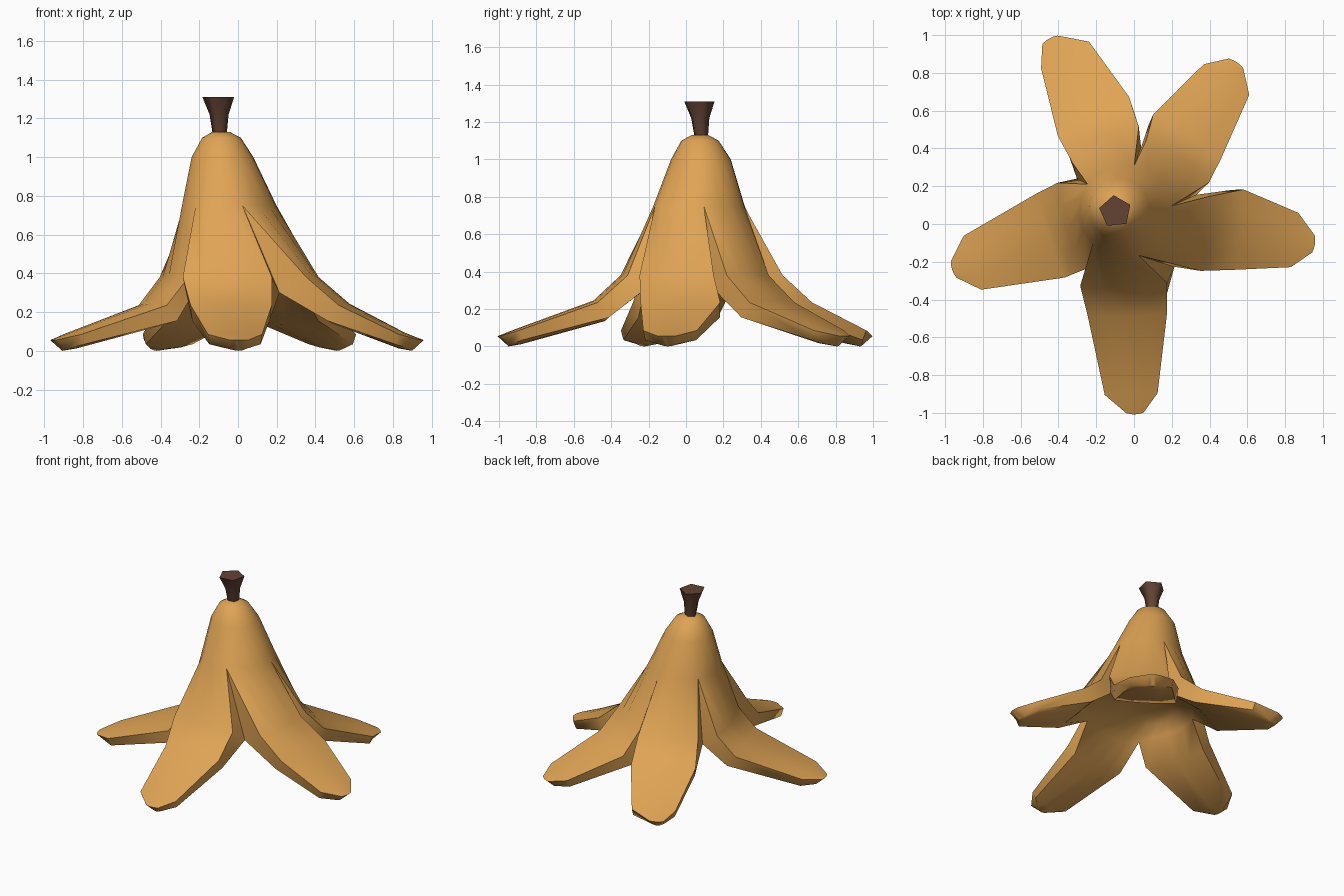
import bpy, bmesh, math
from mathutils import Vector

if "Cube" in bpy.data.objects:
    bpy.data.objects.remove(bpy.data.objects["Cube"])


def material(name, rgb):
    m = bpy.data.materials.new(name)
    m.diffuse_color = (*rgb, 1)
    m.use_nodes = True
    m.node_tree.nodes["Principled BSDF"].inputs["Base Color"].default_value = m.diffuse_color
    return m


def finish(bm, name, mat, angle):
    bmesh.ops.remove_doubles(bm, verts=bm.verts, dist=0.0005)
    bmesh.ops.recalc_face_normals(bm, faces=bm.faces)
    me = bpy.data.meshes.new(name)
    bm.to_mesh(me)
    bm.free()
    ob = bpy.data.objects.new(name, me)
    bpy.context.collection.objects.link(ob)
    me.materials.append(mat)
    bpy.ops.object.select_all(action='DESELECT')
    ob.select_set(True)
    bpy.context.view_layer.objects.active = ob
    bpy.ops.object.shade_smooth_by_angle(angle=math.radians(angle))
    return ob


peel_yellow = material("peel_yellow", (0.74, 0.37, 0.09))
stem_brown = material("stem_brown", (0.125, 0.054, 0.033))

# Flaps in counter-clockwise order: heading, start and end angle on the crown,
# then midline points at knee, bend, near the tip and at the tip
FLAPS = [
    (-8, -74, 6, [(.38, -.05), (.55, -.03), (.85, -.085), (.95, -.105)]),
    (56, 6, 79, [(.23, .33), (.28, .46), (.49, .765), (.54, .85)]),
    (119, 79, 145, [(-.15, .42), (-.215, .57), (-.365, .895), (-.445, .975)]),
    (198, 145, 225, [(-.33, -.01), (-.44, -.06), (-.855, -.205), (-.955, -.24)]),
    (272, 225, 286, [(-.055, -.32), (-.035, -.48), (-.015, -.9), (.005, -1.0)]),
]
HALF = [[.2, .215, .145, .046]] * 3 + [[.24, .235, .15, .046], [.23, .21, .14, .046]]
HEIGHT = [.38, .235, .085, .055]
# Crown rings: centre x, y, radius, z
RINGS = [(-.088, .075, .045, 1.13), (-.085, .075, .10, 1.10),
         (-.08, .08, .16, 1.0), (-.045, .07, .245, .75)]
# Low ceiling under the peel
INNER_RINGS = [(-.05, .06, .05, .40), (-.05, .06, .10, .395),
               (-.05, .06, .15, .385), (-.05, .06, .21, .365)]
COLS = [-1, -.5, 0, .5, 1]
AXIS = Vector((-.05, .05, 0))


def ring_row(ring, a0, a1):
    x, y, r, z = ring
    row = []
    for u in COLS:
        a = math.radians(a0 + (a1 - a0) * (u + 1) / 2)
        row.append(Vector((x + r * math.cos(a), y + r * math.sin(a), z)))
    return row


def flap_row(i, k, inner=False):
    head, _, _, pts = FLAPS[i]
    a = math.radians(head)
    d = Vector((math.cos(a), math.sin(a), 0))
    s = Vector((-d.y, d.x, 0))
    back = [.06, .06, .02, .06][k] if inner else 0
    z = [.30, .135, .012, 0][k] if inner else HEIGHT[k]
    w = HALF[i][k] * (.95 if inner else 1)
    row = []
    for u in COLS:
        c = 1 - u * u
        out = [.03, .015, 0, .008][k] * c
        # outer skin is crowned, underside edges curl up
        up = [0, .02, .022, .012][k] * u * u if inner else [0, .01, .012, 0][k] * c
        p = Vector((*pts[k], 0)) + d * (out - back) + s * (w * u)
        row.append(p + Vector((0, 0, z + up)))
    return row


# Underside stays joined between neighbours down to the knee
def inner_knee(i):
    row = flap_row(i, 0, True)
    before = flap_row((i - 1) % 5, 0, True)
    after = flap_row((i + 1) % 5, 0, True)

    def join(p, q):
        m = AXIS + ((p + q) / 2 - AXIS) * .95
        m.z = .30
        return m
    row[0], row[-1] = join(row[0], before[-1]), join(row[-1], after[0])
    return row


bm = bmesh.new()


def face(*verts):
    verts[0].id_data if hasattr(verts[0], "id_data") else None
    return bm.faces.new(verts)


# Peel: outer skin, underside and rims
for i, (head, a0, a1, _) in enumerate(FLAPS):
    outer = [ring_row(r, a0, a1) for r in RINGS] + [flap_row(i, k) for k in range(4)]
    inner = [ring_row(r, a0, a1) for r in INNER_RINGS] + [inner_knee(i)]
    inner += [flap_row(i, k, True) for k in range(1, 4)]
    o = [[bm.verts.new(p) for p in row] for row in outer]
    n = [[bm.verts.new(p) for p in row] for row in inner]
    for r in range(len(o) - 1):
        for c in range(4):
            face(o[r][c], o[r + 1][c], o[r + 1][c + 1], o[r][c + 1])
            face(n[r][c], n[r][c + 1], n[r + 1][c + 1], n[r + 1][c])
    # side rims: a triangle in the split, then quads along the flap
    face(o[3][0], n[4][0], o[4][0])
    face(o[3][-1], o[4][-1], n[4][-1])
    for r in range(4, len(o) - 1):
        face(o[r][0], n[r][0], n[r + 1][0], o[r + 1][0])
        face(o[r][-1], o[r + 1][-1], n[r + 1][-1], n[r][-1])
    for c in range(4):  # tip rim
        face(o[-1][c], n[-1][c], n[-1][c + 1], o[-1][c + 1])
    # close the crown above and below
    for rows, ring in ((o, RINGS[0]), (n, INNER_RINGS[0])):
        top = bm.verts.new((ring[0], ring[1], ring[3]))
        for c in range(4):
            face(top, rows[0][c], rows[0][c + 1])
finish(bm, "banana_peel", peel_yellow, 45)

# Stem: flared five-sided stub
bm = bmesh.new()
loops = []
for x, y, r, z in [(-.093, .08, .037, 1.11), (-.096, .073, .052, 1.22), (-.099, .066, .087, 1.31)]:
    loops.append([bm.verts.new((x + r * math.cos(math.radians(24 + 72 * j)),
                                y + r * math.sin(math.radians(24 + 72 * j)), z))
                  for j in range(5)])
for lo, hi in zip(loops, loops[1:]):
    for j in range(5):
        face(lo[j], lo[(j + 1) % 5], hi[(j + 1) % 5], hi[j])
face(*loops[0][::-1])
face(*loops[-1])
finish(bm, "stem", stem_brown, 75)
